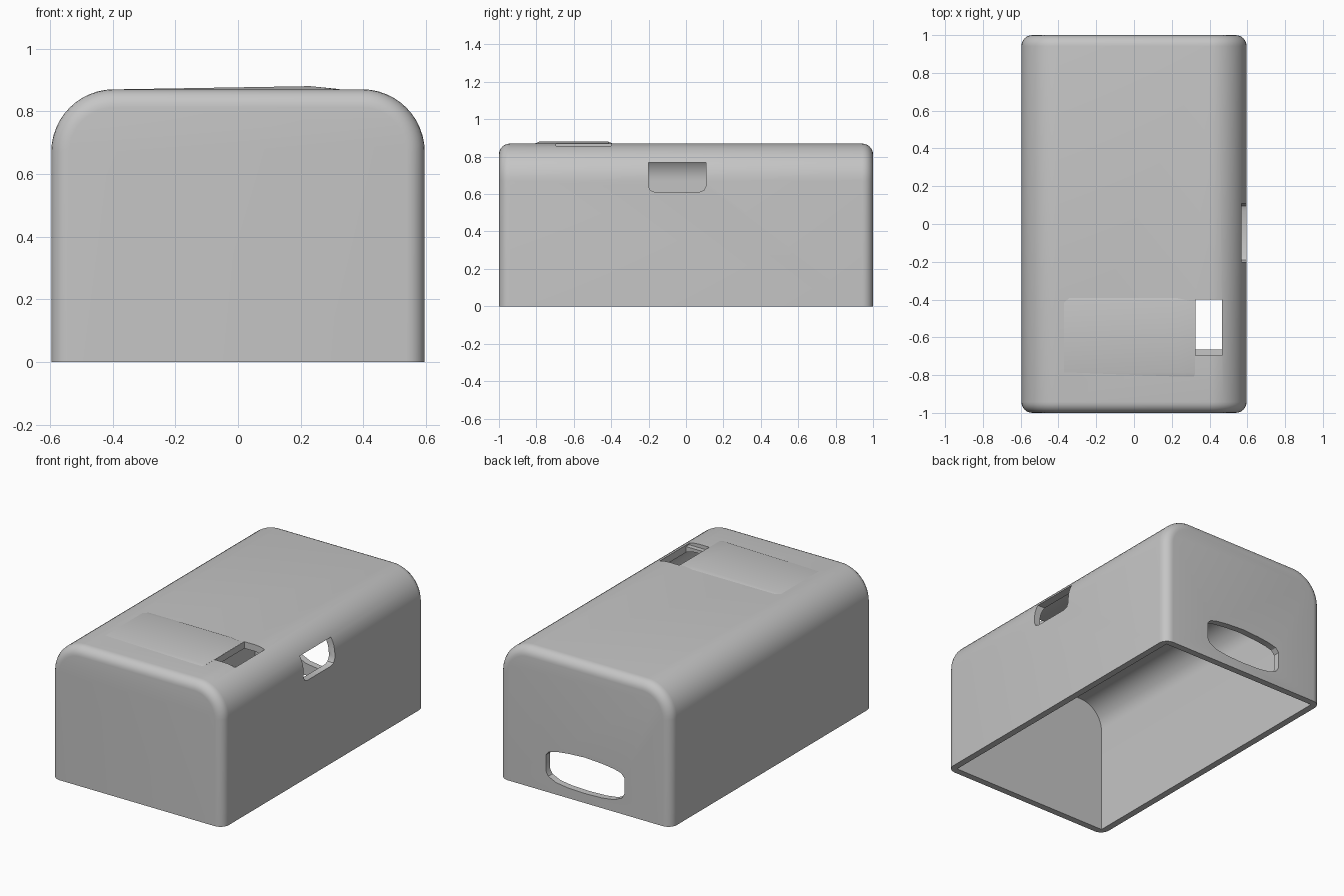
import bpy, bmesh, math

if "Cube" in bpy.data.objects:
    bpy.data.objects.remove(bpy.data.objects["Cube"])

W, L, H, R = 0.596, 1.0, 0.87, 0.2   # half width, half length, height, shoulder radius
WALL, E = 0.042, 0.058               # wall thickness, end rounding

grey = bpy.data.materials.new("plain_grey")
grey.diffuse_color = (0.56, 0.56, 0.56, 1)
grey.use_nodes = True
grey.node_tree.nodes["Principled BSDF"].inputs["Base Color"].default_value = grey.diffuse_color


def arch(inset, bottom):
    """Arch outline in x/z: straight sides, rounded shoulders, flat top."""
    w, h, r = W - inset, H - inset, R - inset
    pts = [(w, bottom)]
    for i in range(13):
        a = math.pi / 2 * i / 12
        pts.append((w - r + r * math.cos(a), h - r + r * math.sin(a)))
    return pts + [(-x, z) for x, z in reversed(pts)]


def loft(name, rings):
    """Closed solid through a list of equal-length rings of 3D points."""
    bm = bmesh.new()
    vs = [[bm.verts.new(p) for p in ring] for ring in rings]
    n = len(vs[0])
    for a, b in zip(vs, vs[1:]):
        for i in range(n):
            bm.faces.new((a[i], a[(i + 1) % n], b[(i + 1) % n], b[i]))
    bm.faces.new(vs[0])
    bm.faces.new(vs[-1])
    bmesh.ops.recalc_face_normals(bm, faces=bm.faces)
    me = bpy.data.meshes.new(name)
    bm.to_mesh(me)
    bm.free()
    ob = bpy.data.objects.new(name, me)
    bpy.context.collection.objects.link(ob)
    me.materials.append(grey)
    return ob


def prism_y(name, outline, y0, y1):
    return loft(name, [[(x, y, z) for x, z in outline] for y in (y0, y1)])


def box(name, x0, x1, y0, y1, z0, z1):
    return prism_y(name, [(x0, z0), (x1, z0), (x1, z1), (x0, z1)], y0, y1)


# outer shell: arch sections shrinking towards rounded ends
ends = []
for i in range(7):
    a = math.pi / 2 * i / 6
    ends.append((L - E * (1 - math.sin(a)), E * (1 - math.cos(a))))
sections = sorted([(-y, s) for y, s in ends] + ends)
shell = loft("case_shell", [[(x, y, z) for x, z in arch(s, 0)] for y, s in sections])

# hollow inside, open at the bottom
cutters = [prism_y("cavity_cutter", arch(WALL, -0.1), -L + WALL, L - WALL)]

# top window with a small ledge at its front edge
cutters.append(box("window_cutter", 0.325, 0.465, -0.665, -0.4, 0.7, 1.0))
cutters.append(box("ledge_cutter", 0.325, 0.465, -0.695, -0.6, 0.848, 1.0))

# side slot with rounded lower corners
slot = [(-0.2, 0.77), (-0.2, 0.64), (-0.19, 0.62), (-0.165, 0.61),
        (0.07, 0.61), (0.095, 0.62), (0.108, 0.645), (0.108, 0.77)]
cutters.append(loft("slot_cutter", [[(x, y, z) for y, z in slot] for x in (0.45, 0.7)]))

# oblong opening in the back wall
half = [(0.0, 0.285), (0.12, 0.278), (0.2, 0.268), (0.25, 0.255), (0.272, 0.23),
        (0.272, 0.13), (0.255, 0.1), (0.2, 0.075), (0.12, 0.064), (0.0, 0.06)]
hole = half + [(-x, z) for x, z in half[-2:0:-1]]
cutters.append(prism_y("back_hole_cutter", hole, 0.9, 1.1))

bpy.context.view_layer.objects.active = shell
for c in cutters:
    c.hide_render = True
    m = shell.modifiers.new(c.name, 'BOOLEAN')
    m.operation, m.solver, m.object = 'DIFFERENCE', 'EXACT', c
    bpy.ops.object.modifier_apply(modifier=m.name)
for c in cutters:
    bpy.data.objects.remove(c)

# faint raised pad beside the window, fading out at its edges
low = [(-0.4, 0.86), (0.324, 0.86), (0.324, 0.869), (0.23, 0.869), (-0.4, 0.869)]
top = [(-0.4, 0.86), (0.324, 0.86), (0.324, 0.8705), (0.23, 0.88), (-0.4, 0.8695)]
loft("raised_pad", [[(x, y, z) for x, z in p] for y, p in
                    ((-0.81, low), (-0.785, top), (-0.415, top), (-0.39, low))])

# smooth shading with sharp edges kept
for ob in bpy.data.objects:
    ob.select_set(True)
bpy.ops.object.shade_smooth_by_angle(angle=math.radians(32))
